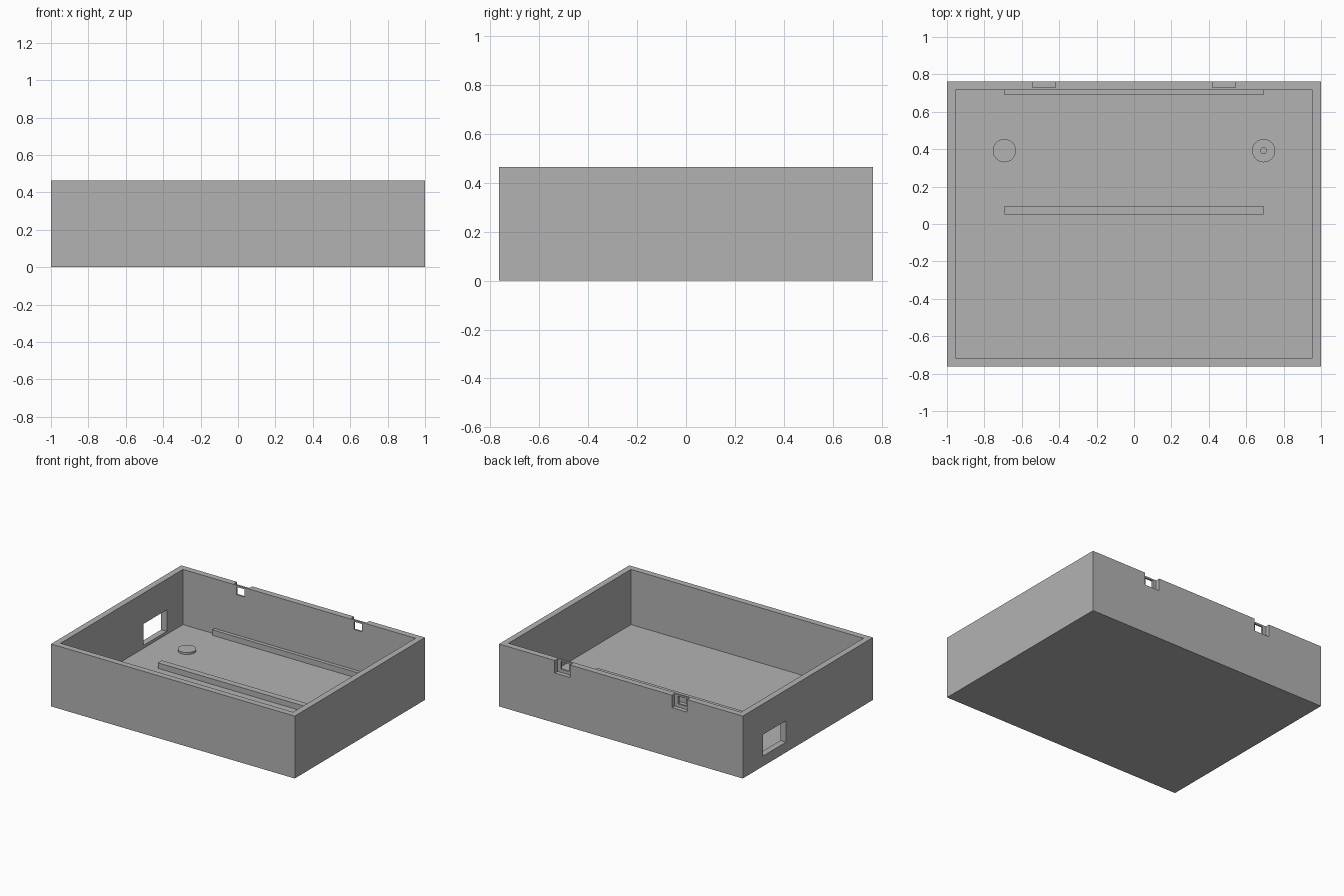
import bpy
import bmesh
from mathutils import Matrix, Vector

if "Cube" in bpy.data.objects:
    bpy.data.objects.remove(bpy.data.objects["Cube"])

W, D, H = 1.0, 0.763, 0.463      # half width, half depth, height
WALL, FLOOR = 0.046, 0.054

grey = bpy.data.materials.new("plain grey")
grey.diffuse_color = (0.45, 0.45, 0.45, 1)
grey.use_nodes = True
grey.node_tree.nodes["Principled BSDF"].inputs["Base Color"].default_value = grey.diffuse_color


def finish(name, bm):
    mesh = bpy.data.meshes.new(name)
    bm.to_mesh(mesh)
    bm.free()
    mesh.materials.append(grey)
    ob = bpy.data.objects.new(name, mesh)
    bpy.context.collection.objects.link(ob)
    return ob


def box(name, x, y, z):
    """Box from (min, max) pairs on each axis."""
    bm = bmesh.new()
    bmesh.ops.create_cube(bm, size=1)
    for v in bm.verts:
        v.co = Vector([(a + b) / 2 + c * (b - a) for (a, b), c in zip((x, y, z), v.co)])
    return finish(name, bm)


def disc(name, x, y, radius, z0, z1, sides=48):
    bm = bmesh.new()
    bmesh.ops.create_cone(bm, cap_ends=True, segments=sides, radius1=radius,
                          radius2=radius, depth=z1 - z0,
                          matrix=Matrix.Translation((x, y, (z0 + z1) / 2)))
    ob = finish(name, bm)
    for p in ob.data.polygons:
        p.use_smooth = abs(p.normal.z) < 0.5
    for e in ob.data.edges:      # keep the rims crisp
        a, b = (ob.data.vertices[i].co.z for i in e.vertices)
        e.use_edge_sharp = abs(a - b) < 1e-5
    return ob


def cut(target, cutter):
    mod = target.modifiers.new(cutter.name, 'BOOLEAN')
    mod.operation = 'DIFFERENCE'
    mod.solver = 'EXACT'
    mod.object = cutter
    cutter.hide_render = True
    cutter.hide_set(True)


# Open tray
tray = box("tray", (-W, W), (-D, D), (0, H))
cut(tray, box("cavity_cutter", (-W + WALL, W - WALL), (-D + WALL, D - WALL), (FLOOR, H + 0.2)))

# Rectangular opening in the left wall
cut(tray, box("side_opening_cutter", (-W - 0.1, -W + 0.1), (0.256, 0.528), (0.076, 0.235)))

# Latch recesses in the back rim, each with a small slot through the thin web
for side, cx in (("left", -0.481), ("right", 0.481)):
    cut(tray, box(side + "_recess_cutter", (cx - 0.062, cx + 0.062),
                  (D - 0.032, D + 0.1), (H - 0.093, H + 0.1)))
    cut(tray, box(side + "_slot_cutter", (cx - 0.033, cx + 0.033),
                  (D - 0.1, D + 0.05), (H - 0.07, H - 0.012)))

# Floor rails
box("front_rail", (-0.693, 0.693), (0.05, 0.097), (FLOOR - 0.01, FLOOR + 0.041))
box("back_rail", (-0.693, 0.693), (0.69, D - WALL + 0.005), (FLOOR - 0.01, FLOOR + 0.041))

# Round pads, the right one with a small pin
for side, cx in (("left", -0.693), ("right", 0.693)):
    disc(side + "_pad", cx, 0.392, 0.062, FLOOR - 0.01, FLOOR + 0.015)
disc("pin", 0.693, 0.392, 0.018, FLOOR, FLOOR + 0.04, 24)
